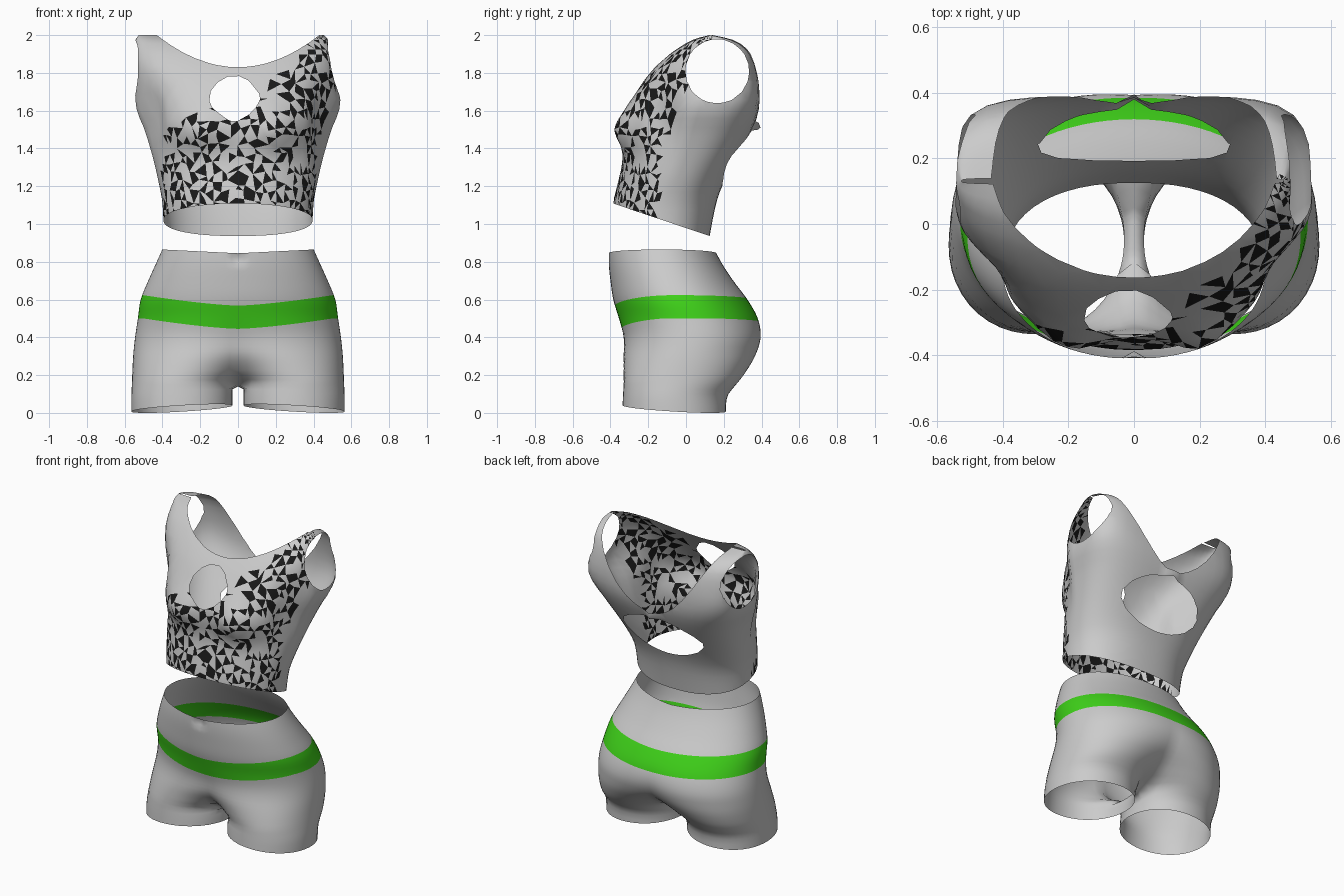
import bpy, bmesh, math, random
from math import sin, cos, pi, exp

if "Cube" in bpy.data.objects:
    bpy.data.objects.remove(bpy.data.objects["Cube"])

random.seed(4)


def material(name, rgb):
    m = bpy.data.materials.new(name)
    m.diffuse_color = (*rgb, 1)
    m.use_nodes = True
    m.node_tree.nodes["Principled BSDF"].inputs["Base Color"].default_value = m.diffuse_color
    return m


def profile(rows, z):
    """Smooth interpolation of rows (z, a, b, c...) at height z."""
    z = min(max(z, rows[0][0]), rows[-1][0])
    i = max(k for k in range(len(rows) - 1) if rows[k][0] <= z)

    def slope(k, c):
        p, q = rows[max(k - 1, 0)], rows[min(k + 1, len(rows) - 1)]
        return (q[c] - p[c]) / (q[0] - p[0])
    a, b = rows[i], rows[i + 1]
    h = b[0] - a[0]
    t = (z - a[0]) / h
    return [(2*t**3 - 3*t*t + 1) * a[c] + (t**3 - 2*t*t + t) * h * slope(i, c)
            + (3*t*t - 2*t**3) * b[c] + (t**3 - t*t) * h * slope(i + 1, c)
            for c in range(1, len(a))]


def oval(angle, n):
    """Unit superellipse point."""
    c, s = cos(angle), sin(angle)
    r = (abs(c)**n + abs(s)**n) ** (-1 / n)
    return c * r, s * r


def split(bm, f, delete=False):
    """Cut the mesh along f = 0, optionally deleting the f > 0 side."""
    cut = []
    for e in list(bm.edges):
        a, b = e.verts
        fa, fb = f(a.co), f(b.co)
        if fa * fb < 0:
            t = min(max(fa / (fa - fb), 0.01), 0.99)
            cut.append(bmesh.utils.edge_split(e, a, t)[1])
    bmesh.ops.connect_verts(bm, verts=cut)
    if delete:
        out = [p for p in bm.faces if f(p.calc_center_median()) > 0]
        bmesh.ops.delete(bm, geom=out, context='FACES')


def skin(bm, r0, r1, closed):
    n = len(r0)
    for j in range(n if closed else n - 1):
        k = (j + 1) % n
        bm.faces.new((r0[j], r0[k], r1[k], r1[j]))


def finish(bm, name, mats):
    bmesh.ops.recalc_face_normals(bm, faces=bm.faces)
    for p in bm.faces:
        p.smooth = True
    me = bpy.data.meshes.new(name)
    bm.to_mesh(me)
    bm.free()
    for m in mats:
        me.materials.append(m)
    ob = bpy.data.objects.new(name, me)
    bpy.context.collection.objects.link(ob)


grey = material("fabric", (0.8, 0.8, 0.8))
black = material("black", (0.01, 0.01, 0.01))
green = material("green", (0.05, 0.65, 0.01))

# Crop top: lofted torso, rows are z, half width, front y, back y, back squareness
TOP = [(0.88, .39, -.385, .115, 2.3), (1.11, .40, -.385, .16, 2.3), (1.22, .42, -.36, .20, 2.5),
       (1.35, .45, -.335, .27, 2.8), (1.5, .495, -.35, .35, 3.4), (1.6, .535, -.325, .385, 4),
       (1.7, .545, -.265, .39, 5), (1.8, .545, -.19, .38, 5), (1.9, .55, -.095, .35, 5),
       (1.95, .545, -.03, .305, 5), (1.98, .54, .03, .24, 5), (2.0, .525, .12, .14, 5)]


def top_point(a, z):
    w, yf, yb, nb = profile(TOP, z)
    if cos(a) > 0:                                   # right strap sits further in
        w -= 0.2 * max(0, z - 1.65)
    nf = 2.1 + 0.9 * min(1, max(0, (z - 1.6) / 0.25))
    u, v = oval(a, nb if sin(a) > 0 else nf)
    x, y = w * u, (yf + yb) / 2 + (yb - yf) / 2 * v
    if sin(a) < 0:                                   # bust, and hollow in front of the arm
        x *= 1 - 0.15 * exp(-((y + .13) / .1)**2 - ((z - 1.6) / .2)**2)
        y -= 0.055 * exp(-((abs(x) - .21) / .11)**2 - ((z - 1.5) / .1)**2)
    else:                                            # small peak where the straps meet
        y += 0.05 * exp(-(x / .03)**2 - ((z - 1.52) / .02)**2)
    return x, y, z


bm = bmesh.new()
N = 60
levels = [0.88 + 0.0485 * i for i in range(22)] + [1.925, 1.955, 1.975, 1.988, 1.996, 2.0]
rings = []
for z in levels:
    ring = []
    for j in range(N):
        a = 2 * pi * j / N
        jit = 0.36 if sin(a) < -0.2 and 0.95 < z < 1.88 else 0
        ring.append(bm.verts.new(top_point(a + random.uniform(-jit, jit) * 2 * pi / N,
                                           z + random.uniform(-jit, jit) * 0.048)))
    rings.append(ring)
for r0, r1 in zip(rings, rings[1:]):
    skin(bm, r0, r1, True)


def hem(p):
    return 1.11 - 0.337 * (p.y + 0.39) - p.z


def neckline(p):
    if p.y < 0.13:
        return p.z - 1.83 - 0.17 * (abs(p.x) / 0.43)**2
    return p.z - 1.535 - 0.465 * (abs(p.x) / 0.435)**1.9


def armhole(p):
    return 0.17**2 - (p.y - 0.165)**2 - (p.z - 1.808)**2 if abs(p.x) > 0.3 else -0.02


def keyhole(p):
    if p.y > 0.05:
        return -1
    return 1 - (abs(p.x + 0.02) / 0.138)**1.6 - (abs(p.z - 1.667) / 0.125)**1.6


def back_hole(p):
    if p.y < 0.05:
        return -1
    return 1 - (abs(p.x) / 0.29)**1.8 - (abs(p.z - 1.35) / 0.15)**1.8


for f in (hem, neckline, armhole, keyhole, back_hole):
    split(bm, f, True)


# Scattered black triangles on the front panel and right strap
def in_pattern(c):
    if c.x < 0:
        return c.y < -0.13 and c.x > -0.4 and c.z < 1.6 - 0.7 * max(0, -c.x - 0.22)
    return c.y < -0.14 + 0.5 * max(0, c.z - 1.4) and c.z < 1.53 + 1.12 * c.x


panel = [p for p in bm.faces if in_pattern(p.calc_center_median())]
panel = bmesh.ops.triangulate(bm, faces=panel)["faces"]
for p in panel:
    near = sum(q.material_index for e in p.edges for q in e.link_faces if q != p)
    if near < 2 and random.random() < 0.48:
        p.material_index = 1
finish(bm, "crop_top", [grey, black])

# Shorts: rows are z, half width, front y, back y, blend from torso to leg
SHORTS = [(-.04, .565, -.34, .21, 1), (.06, .565, -.335, .213, 1), (.1, .564, -.333, .225, 1),
          (.15, .562, -.33, .265, 1), (.2, .56, -.33, .305, .6), (.3, .555, -.33, .365, .22),
          (.4, .545, -.33, .395, .08), (.5, .53, -.355, .38, .02), (.6, .515, -.385, .325, 0),
          (.7, .475, -.40, .25, 0), (.8, .43, -.41, .185, 0), (.9, .385, -.41, .135, 0)]
M, K, DELTA = 41, 7, 0.28


def leg_point(a, z):
    w, yf, yb, _ = profile(SHORTS, z)
    u, v = oval(a, 2.1)
    half = (w - 0.03) / 2
    return w - half + half * u, (yf + yb) / 2 + (yb - yf) / 2 * v, z


def hip_ring(z):
    """Half ring from front centre to back centre, blended from torso to leg shape."""
    w, yf, yb, b = profile(SHORTS, z)
    pts = []
    for t in ts:
        u, v = oval(t * pi / 2, 2.1)
        lx, ly, _ = leg_point(t * (pi - DELTA), z)
        x = 0 if abs(t) > 0.999 else (1 - b) * w * u + b * lx
        pts.append([x, (1 - b) * ((yf + yb) / 2 + (yb - yf) / 2 * v) + b * ly, z])
    lo, hi = min(p[1] for p in pts), max(p[1] for p in pts)
    xm = max(p[0] for p in pts)
    for t, p in zip(ts, pts):                        # keep the full depth and width
        p[0] *= w / xm
        p[1] = yf + (p[1] - lo) * (yb - yf) / (hi - lo)
        if t < 0:                                    # navel
            p[1] += 0.03 * exp(-(p[0] / .025)**2 - ((z - .815) / .02)**2)
    return pts


bm = bmesh.new()
ts = [-1 + 2 * j / (M - 1) for j in range(M)]
hips = [[bm.verts.new(p) for p in hip_ring(0.15 + 0.025 * i)] for i in range(31)]
for r0, r1 in zip(hips, hips[1:]):
    skin(bm, r0, r1, False)
# crotch strip closes the lowest hip ring into a leg ring
y0, y1 = hips[0][-1].co.y, hips[0][0].co.y
crotch = [bm.verts.new((0, y0 + (y1 - y0) * k / (K + 1), 0.14)) for k in range(1, K + 1)]
inner = [pi - DELTA + 2 * DELTA * k / (K + 1) for k in range(1, K + 1)]
ring = hips[0] + crotch
for z in (0.125, 0.1, 0.07, 0.035, 0, -0.04):
    nxt = [bm.verts.new(leg_point(a, z)) for a in [t * (pi - DELTA) for t in ts] + inner]
    skin(bm, ring, nxt, True)
    ring = nxt
bmesh.ops.mirror(bm, geom=bm.verts[:] + bm.edges[:] + bm.faces[:], axis='X', merge_dist=0.0005)


def leg_hem(p):
    return 0.024 - 0.06 * (p.y + 0.06) - 0.06 * (abs(p.x) - 0.28) - p.z


def waist(p):
    return p.z - 0.845 - 0.05 * abs(p.x)


def belt_low(p):
    s = min(1, abs(p.x) / 0.5)**1.4
    return p.z - (0.445 + 0.055 * s if p.y < 0 else 0.485 + 0.015 * s)


def belt_high(p):
    return belt_low(p) - 0.123


split(bm, leg_hem, True)
split(bm, waist, True)
split(bm, belt_low)
split(bm, belt_high)
# Green band round the hips
for p in bm.faces:
    c = p.calc_center_median()
    if belt_low(c) > 0 > belt_high(c):
        p.material_index = 1
finish(bm, "shorts", [grey, green])
